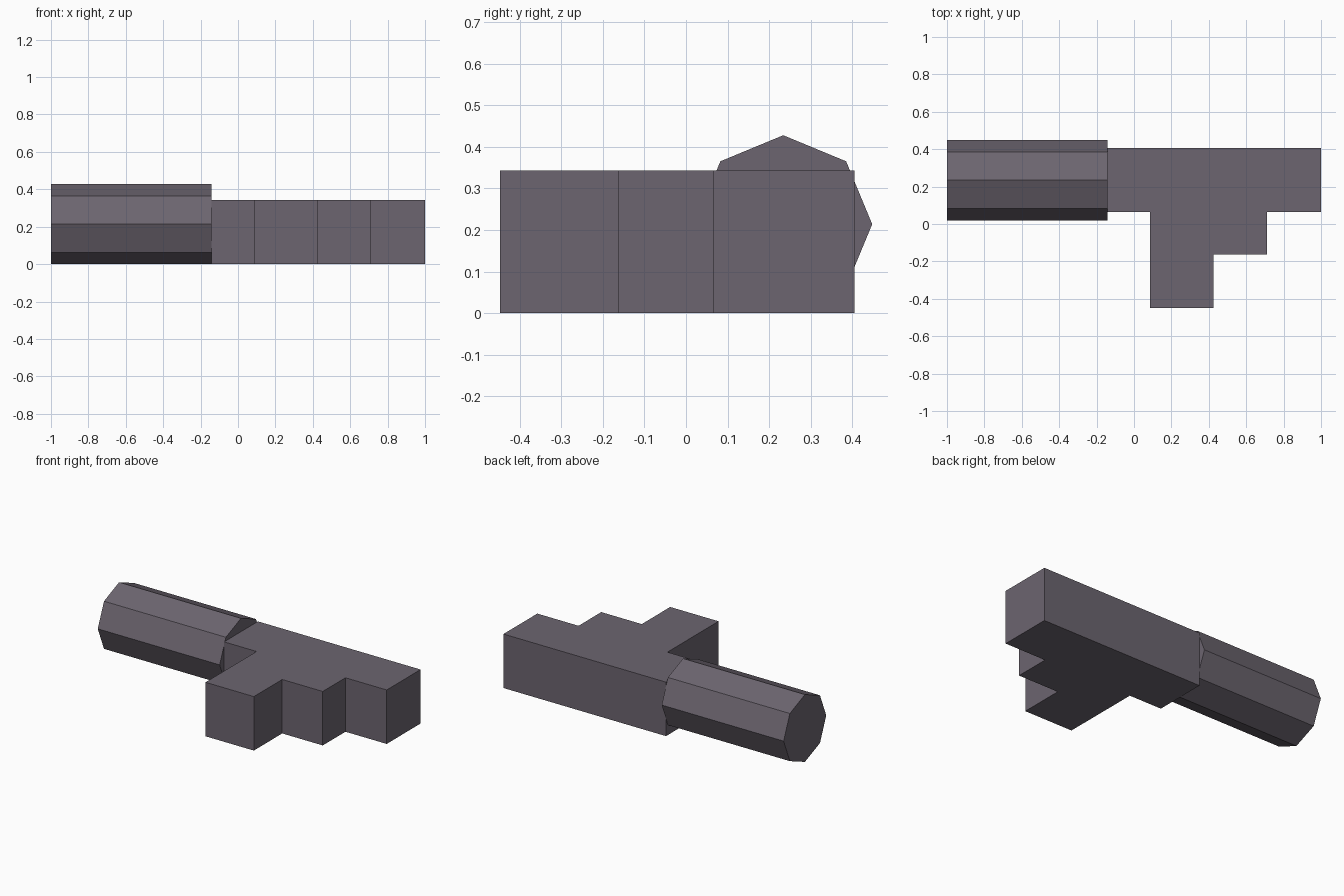
import bpy
import bmesh
import math

cube = bpy.data.objects.get("Cube")
if cube:
    bpy.data.objects.remove(cube, do_unlink=True)

mat = bpy.data.materials.new("dark mauve grey")
mat.use_nodes = True
colour = (0.15, 0.13, 0.16, 1)
mat.diffuse_color = colour
mat.node_tree.nodes["Principled BSDF"].inputs["Base Color"].default_value = colour


def extruded(name, profile, offset):
    """Extrude a closed profile along an offset into a solid."""
    bm = bmesh.new()
    face = bm.faces.new([bm.verts.new(p) for p in profile])
    result = bmesh.ops.extrude_face_region(bm, geom=[face], use_keep_orig=True)
    moved = [g for g in result["geom"] if isinstance(g, bmesh.types.BMVert)]
    bmesh.ops.translate(bm, verts=moved, vec=offset)
    bmesh.ops.recalc_face_normals(bm, faces=bm.faces)
    mesh = bpy.data.meshes.new(name)
    bm.to_mesh(mesh)
    bm.free()
    mesh.materials.append(mat)
    obj = bpy.data.objects.new(name, mesh)
    bpy.context.collection.objects.link(obj)
    return obj


# Stepped key block
outline = [(-0.143, 0.405), (-0.143, 0.065), (0.085, 0.065), (0.085, -0.448),
           (0.425, -0.448), (0.425, -0.163), (0.71, -0.163), (0.71, 0.065),
           (1, 0.065), (1, 0.405)]
extruded("stepped_block", [(x, y, 0) for x, y in outline], (0, 0, 0.343))

# Octagonal shaft
radius = 0.214
ring = [(-1, 0.234 + radius * math.cos(i * math.pi / 4),
         radius + radius * math.sin(i * math.pi / 4)) for i in range(8)]
extruded("octagonal_shaft", ring, (0.857, 0, 0))
